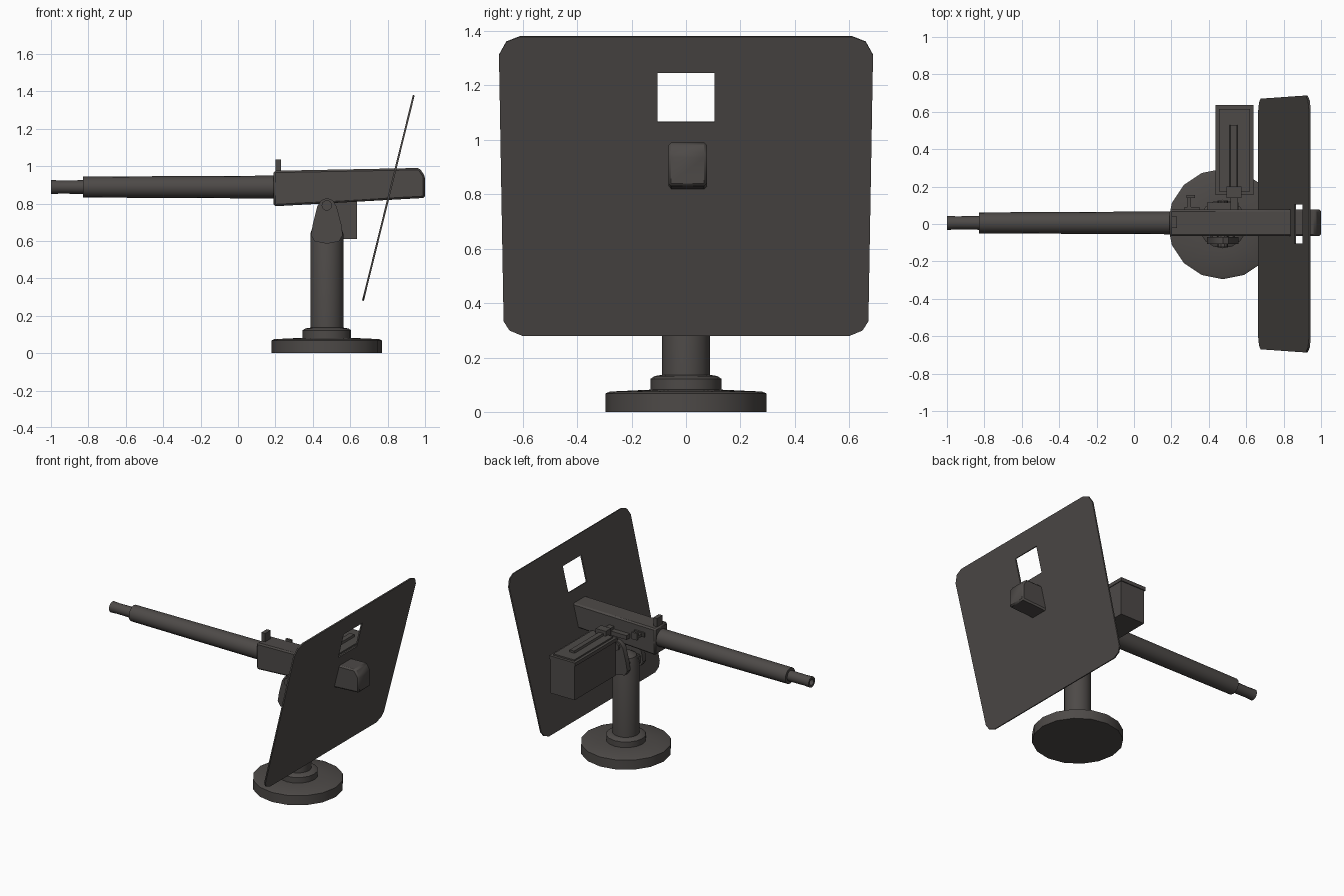
import bpy, bmesh, math
from mathutils import Matrix, Vector

cube = bpy.data.objects.get("Cube")
if cube:
    bpy.data.objects.remove(cube, do_unlink=True)

metal = bpy.data.materials.new("dark gunmetal")
metal.use_nodes = True
COLOR = (0.075, 0.068, 0.064, 1)
metal.diffuse_color = COLOR
metal.node_tree.nodes["Principled BSDF"].inputs["Base Color"].default_value = COLOR


def finish(name, bm, bevel=0, angle=35):
    bmesh.ops.recalc_face_normals(bm, faces=bm.faces)
    mesh = bpy.data.meshes.new(name)
    bm.to_mesh(mesh)
    bm.free()
    obj = bpy.data.objects.new(name, mesh)
    bpy.context.collection.objects.link(obj)
    mesh.materials.append(metal)
    if bevel:
        mod = obj.modifiers.new("bevel", "BEVEL")
        mod.width = bevel
        mod.segments = 1
    bpy.ops.object.select_all(action="DESELECT")
    obj.select_set(True)
    bpy.context.view_layer.objects.active = obj
    bpy.ops.object.shade_smooth_by_angle(angle=math.radians(angle))
    return obj


def lathe(name, rings, sides, matrix):
    """Spin (radius, height) pairs around the local z axis."""
    bm = bmesh.new()
    loops = []
    for r, h in rings:
        loops.append([bm.verts.new(matrix @ Vector((
            r * math.cos(math.tau * i / sides), r * math.sin(math.tau * i / sides), h)))
            for i in range(sides)])
    for a, b in zip(loops, loops[1:]):
        for i in range(sides):
            j = (i + 1) % sides
            bm.faces.new((a[i], a[j], b[j], b[i]))
    bm.faces.new(loops[0])
    bm.faces.new(loops[-1])
    return finish(name, bm)


def prism(name, outline, y0, y1, bevel=0):
    """Extrude an x-z outline from y0 to y1."""
    bm = bmesh.new()
    face = bm.faces.new([bm.verts.new((x, y0, z)) for x, z in outline])
    out = bmesh.ops.extrude_face_region(bm, geom=[face])
    verts = [v for v in out["geom"] if isinstance(v, bmesh.types.BMVert)]
    bmesh.ops.translate(bm, verts=verts, vec=(0, y1 - y0, 0))
    return finish(name, bm, bevel)


def box(name, x, y, z, bevel=0):
    return prism(name, [(x[0], z[0]), (x[1], z[0]), (x[1], z[1]), (x[0], z[1])],
                 y[0], y[1], bevel)


# Pedestal
PX = 0.475
upright = Matrix.Translation((PX, 0, 0))
lathe("base_plate", [(0.295, 0), (0.295, 0.068), (0.28, 0.075), (0.13, 0.082)], 16, upright)
lathe("base_collar", [(0.13, 0.07), (0.13, 0.122), (0.115, 0.132), (0.09, 0.136)], 16, upright)
lathe("column", [(0.088, 0.12), (0.088, 0.64), (0.07, 0.69), (0.03, 0.715)], 16, upright)

# Fork that carries the gun
petal = [(0.39, 0.63), (0.41, 0.598), (0.475, 0.585), (0.54, 0.598), (0.56, 0.63),
         (0.552, 0.69), (0.527, 0.785), (0.506, 0.818), (PX, 0.83),
         (0.446, 0.818), (0.424, 0.785), (0.4, 0.69)]
for side, s in (("left", 1), ("right", -1)):
    prism("fork_arm_" + side, petal, s * 0.07, s * 0.108)
box("fork_bridge", (0.41, 0.54), (-0.09, 0.09), (0.61, 0.68), 0.01)
lathe("pivot_pin", [(0.028, -0.122), (0.028, 0.122)], 10,
      Matrix.Translation((PX, 0, 0.79)) @ Matrix.Rotation(math.pi / 2, 4, "X"))

# Receiver and barrel
GY = 0.006
prism("receiver", [(0.19, 0.785), (1, 0.83), (1, 0.945), (0.97, 0.99), (0.19, 0.975)],
      GY - 0.071, GY + 0.071, 0.01)
along = Matrix.Translation((0, GY, 0.888)) @ Matrix.Rotation(math.pi / 2, 4, "Y")
lathe("barrel", [(0.035, -0.83), (0.056, -0.83), (0.061, 0.2)], 16, along)
lathe("muzzle", [(0.022, -0.93), (0.022, -1), (0.038, -1), (0.035, -0.95), (0.037, -0.82)],
      12, along)
box("front_sight", (0.2, 0.23), (GY - 0.027, GY + 0.035), (0.96, 1.035))

# Cocking handle on the receiver side
box("handle_mount", (0.27, 0.35), (0.07, 0.09), (0.9, 0.93))
box("handle_arm", (0.285, 0.305), (0.08, 0.15), (0.905, 0.925))
box("handle_grip", (0.28, 0.325), (0.14, 0.155), (0.9, 0.95))

# Ammunition box with lid, latch and feed tray
box("ammo_box", (0.442, 0.635), (0.162, 0.628), (0.61, 0.865))
box("ammo_box_lip", (0.435, 0.64), (0.155, 0.635), (0.855, 0.88))
box("ammo_box_lid", (0.455, 0.62), (0.175, 0.615), (0.87, 0.89))
prism("lid_handle", [(0.51, 0.885), (0.555, 0.885), (0.55, 0.905), (0.515, 0.905)], 0.2, 0.53)
box("lid_latch", (0.495, 0.575), (0.14, 0.2), (0.87, 0.925))
box("feed_tray", (0.515, 0.555), (0.06, 0.17), (0.87, 0.91))
box("feed_cover", (0.39, 0.56), (0.06, 0.115), (0.86, 0.89))


# Tilted shield with a sight window
def loop(curve, points):
    spline = curve.splines.new("POLY")
    spline.points.add(len(points) - 1)
    for p, (u, v) in zip(spline.points, points):
        p.co = (u, v, 0, 1)
    spline.use_cyclic_u = True


tilt = math.atan2(0.272, 1.1)
half = 0.566
right_edge = [(0.60, -half), (0.648, -half + 0.02), (0.67, -half + 0.055),
              (0.687, half - 0.07), (0.66, half - 0.02), (0.61, half)]
curve = bpy.data.curves.new("shield_outline", "CURVE")
curve.dimensions = "2D"
curve.fill_mode = "BOTH"
curve.extrude = 0.005
loop(curve, right_edge + [(-u, v) for u, v in reversed(right_edge)])
loop(curve, [(-0.105, 0.243), (0.105, 0.243), (0.105, 0.428), (-0.105, 0.428)])
s, c = math.sin(tilt), math.cos(tilt)
place = Matrix(((0, s, c, 0.804), (1, 0, 0, 0), (0, c, -s, 0.83), (0, 0, 0, 1)))
helper = bpy.data.objects.new("shield_outline", curve)
bpy.context.collection.objects.link(helper)
bpy.context.view_layer.update()
flat = helper.evaluated_get(bpy.context.evaluated_depsgraph_get()).to_mesh()
bm = bmesh.new()
bm.from_mesh(flat)
bpy.data.objects.remove(helper, do_unlink=True)
bmesh.ops.remove_doubles(bm, verts=bm.verts, dist=0.0005)
bm.transform(place)
finish("shield", bm)
